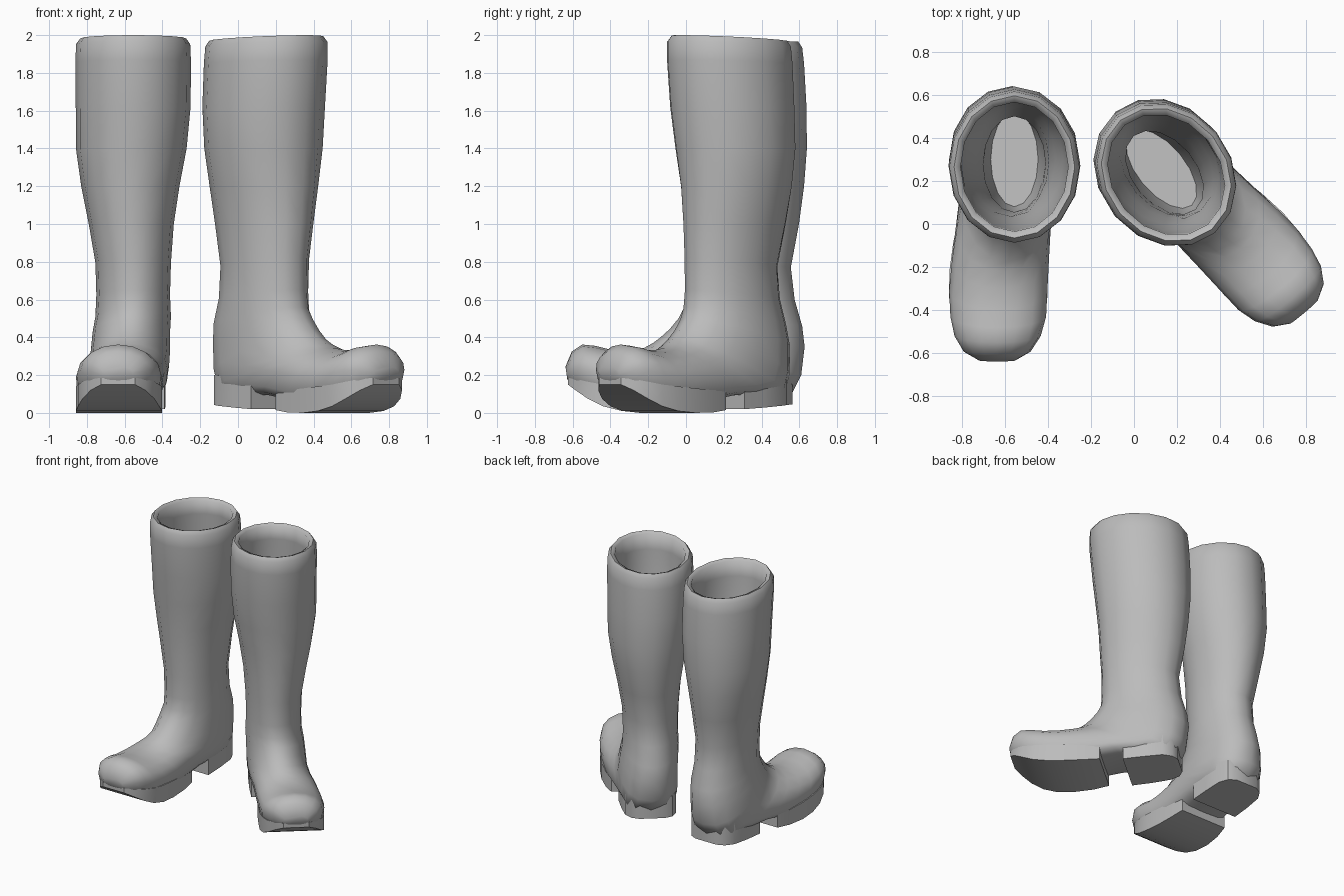
import bpy, bmesh, math

if "Cube" in bpy.data.objects:
    bpy.data.objects.remove(bpy.data.objects["Cube"])

grey = bpy.data.materials.new("grey_rubber")
grey.diffuse_color = (0.5, 0.5, 0.5, 1)
grey.use_nodes = True
grey.node_tree.nodes["Principled BSDF"].inputs["Base Color"].default_value = grey.diffuse_color
SEG = 16

# Boot rings: upper-front point (d, z), lower-back point (d, z), half width, outward offset, squareness of underside
SHAFT = [
    ((.345, 2.00), (-.315, 1.965), .280, .00, 2.0),
    ((.367, 1.97), (-.335, 1.935), .302, .00, 2.0),
    ((.367, 1.87), (-.345, 1.85), .306, .00, 2.0),
    ((.345, 1.62), (-.358, 1.62), .304, .00, 2.0),
    ((.320, 1.40), (-.360, 1.40), .293, .01, 2.0),
    ((.300, 1.20), (-.345, 1.20), .260, .015, 2.0),
    ((.290, 1.00), (-.318, 1.00), .225, .01, 2.0),
    ((.280, 0.82), (-.275, 0.77), .200, .00, 2.0),
    ((.280, 0.65), (-.295, 0.60), .195, .00, 2.0),
]
FOOT = [
    ((.290, .56), (-.335, .46), .200, .00, 2.1),
    ((.320, .50), (-.348, .35), .205, .01, 2.2),
    ((.365, .445), (-.330, .20), .210, .015, 2.5),
    ((.415, .40), (-.280, .10), .210, .02, 3.0),
    ((.455, .37), (-.100, .09), .213, .03, 3.5),
    ((.500, .345), (.120, .09), .218, .05, 4.0),
    ((.580, .333), (.320, .06), .225, .065, 4.0),
    ((.680, .335), (.500, .045), .228, .075, 4.0),
    ((.760, .355), (.660, .06), .222, .075, 4.0),
    ((.830, .362), (.770, .09), .200, .078, 3.5),
    ((.885, .325), (.860, .13), .155, .08, 3.0),
    ((.918, .245), (.908, .175), .085, .08, 2.5),
]


def ring(u, l, w, off, n):
    """Oval between two profile points, squarer on its lower half."""
    pts = []
    for i in range(SEG):
        t = 2 * math.pi * i / SEG
        c, s = math.cos(t), math.sin(t)
        if c < 0:
            c = -abs(c) ** (2 / n)
            s = math.copysign(abs(s) ** (2 / n), s)
        k = (1 + c) / 2
        pts.append((off + w * s, l[0] + (u[0] - l[0]) * k, l[1] + (u[1] - l[1]) * k))
    return pts


def inset(r, t, dz):
    (ud, uz), (ld, lz), w, off, n = r
    return ((ud - t, uz + dz), (ld + t, lz + dz), w - t, off, n)


def slab(stations):
    """Box sections (d, bottom z, top z, half width, offset)."""
    return [[(o - w, d, b), (o + w, d, b), (o + w, d, t), (o - w, d, t)] for d, b, t, w, o in stations]


def loft(name, rings, place, angle):
    bm = bmesh.new()
    loops = [[bm.verts.new(place(p)) for p in r] for r in rings]
    n = len(loops[0])
    for a, b in zip(loops, loops[1:]):
        for i in range(n):
            j = (i + 1) % n
            bm.faces.new((a[i], a[j], b[j], b[i]))
    bm.faces.new(loops[0])
    bm.faces.new(loops[-1])
    bmesh.ops.recalc_face_normals(bm, faces=bm.faces)
    me = bpy.data.meshes.new(name)
    bm.to_mesh(me)
    bm.free()
    me.materials.append(grey)
    ob = bpy.data.objects.new(name, me)
    bpy.context.collection.objects.link(ob)
    bpy.ops.object.select_all(action='DESELECT')
    ob.select_set(True)
    bpy.context.view_layer.objects.active = ob
    bpy.ops.object.shade_smooth_by_angle(angle=math.radians(angle))


def make_boot(side, cx, cy, turn, mirror):
    a = math.radians(turn)
    s, c = math.sin(a), math.cos(a)

    def place(p):
        lat, d, z = p
        return (cx + mirror * (d * s + lat * c), cy - d * c + lat * s, z)

    # upper: inner lining from the bottom up, rolled rim, shaft, foot
    lining = [inset(r, .055, 0) for r in reversed(SHAFT[2:])]
    lining.insert(0, ((.20, .47), (-.24, .42), .11, 0, 2.0))
    rim = [inset(SHAFT[0], .03, -.012)]
    loft(side + "_boot_upper", [ring(*r) for r in lining + rim + SHAFT + FOOT], place, 75)
    # heel block
    loft(side + "_heel", slab([
        (-.285, .045, .20, .09, .01), (-.255, .042, .20, .145, .01),
        (-.19, .038, .20, .18, .015), (-.05, .028, .17, .19, .02),
        (.09, .02, .15, .192, .025)]), place, 35)
    # front sole with upturned toe
    loft(side + "_sole", slab([
        (.25, .015, .12, .195, .06), (.36, .003, .12, .215, .068),
        (.50, .0, .13, .227, .075), (.62, .01, .14, .228, .075),
        (.72, .035, .15, .215, .077), (.80, .075, .165, .19, .078),
        (.865, .12, .18, .145, .08), (.905, .15, .185, .09, .08)]), place, 35)


make_boot("left", -.555, .28, 0, -1)
make_boot("right", .14, .24, 40, 1)
